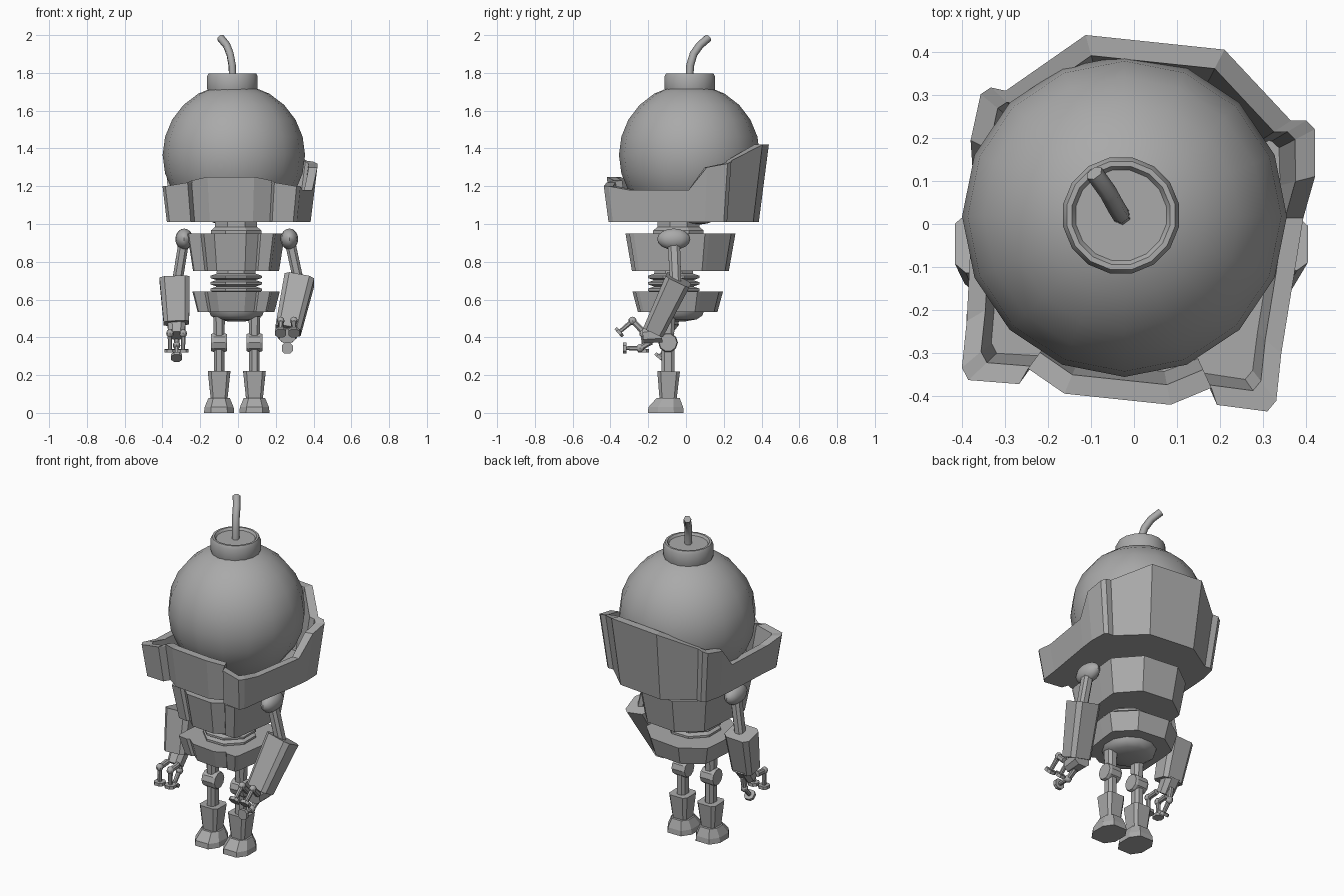
import bpy, bmesh, math
from mathutils import Vector, Matrix

if "Cube" in bpy.data.objects:
    bpy.data.objects.remove(bpy.data.objects["Cube"], do_unlink=True)

GREY = (0.4, 0.4, 0.4, 1)
mat = bpy.data.materials.new("plain grey")
mat.use_nodes = True
mat.diffuse_color = GREY
mat.node_tree.nodes["Principled BSDF"].inputs["Base Color"].default_value = GREY


def finish(name, bm, smooth=False):
    bmesh.ops.recalc_face_normals(bm, faces=bm.faces)
    mesh = bpy.data.meshes.new(name)
    bm.to_mesh(mesh)
    bm.free()
    mesh.materials.append(mat)
    ob = bpy.data.objects.new(name, mesh)
    bpy.context.collection.objects.link(ob)
    if smooth:
        bpy.ops.object.select_all(action='DESELECT')
        ob.select_set(True)
        bpy.context.view_layer.objects.active = ob
        bpy.ops.object.shade_smooth_by_angle(angle=math.radians(40))
    return ob


def loft(name, rings, smooth=False):
    """Skin a closed solid through rings that share one point count."""
    bm = bmesh.new()
    loops = [[bm.verts.new(p) for p in ring] for ring in rings]
    n = len(loops[0])
    for a, b in zip(loops, loops[1:]):
        for i in range(n):
            j = (i + 1) % n
            bm.faces.new((a[i], a[j], b[j], b[i]))
    bm.faces.new(loops[0])
    bm.faces.new(loops[-1])
    return finish(name, bm, smooth)


def lathe(name, x, y, profile, sides, smooth=False):
    angles = [math.tau * (i + 0.5) / sides for i in range(sides)]
    return loft(name, [[(x + r * math.cos(a), y + r * math.sin(a), z) for a in angles]
                       for r, z in profile], smooth)


def ball(name, centre, size, sides, rows):
    bm = bmesh.new()
    bmesh.ops.create_uvsphere(bm, u_segments=sides, v_segments=rows, radius=1)
    bm.transform(Matrix.Translation(centre) @ Matrix.Diagonal((*size, 1)))
    return finish(name, bm, True)


def beam(name, p1, p2, size1, size2, chamfer=0.25):
    """Tapered beam with chamfered corners between two points."""
    p1, p2 = Vector(p1), Vector(p2)
    axis = (p2 - p1).normalized()
    ref = Vector((0, 1, 0)) if abs(axis.x) > 0.9 else Vector((1, 0, 0))
    side = (ref - axis * ref.dot(axis)).normalized()
    other = axis.cross(side)
    k = 1 - 2 * chamfer
    corners = [(1, -k), (1, k), (k, 1), (-k, 1), (-1, k), (-1, -k), (-k, -1), (k, -1)]
    return loft(name, [[c + side * u * s[0] / 2 + other * v * s[1] / 2 for u, v in corners]
                       for c, s in ((p1, size1), (p2, size2))])


TURN = Matrix.Rotation(math.radians(-6), 3, 'Z')


def mirrored(half):
    """Complete a left half outline, listed back to front."""
    return half + [(-p[0], *p[1:]) for p in reversed(half)]


def placed(points, cx, cy):
    return [TURN @ Vector(p) + Vector((cx, cy, 0)) for p in points]


# Head, cap and fuse
ball("head", (-0.022, 0.018, 1.365), (0.377, 0.373, 0.375), 16, 12)
lathe("head_cap", -0.03, 0.02, [(0.125, 1.68), (0.137, 1.72), (0.137, 1.78), (0.128, 1.798),
                                (0.116, 1.798), (0.107, 1.785)], 16, True)
curve = bpy.data.curves.new("fuse", 'CURVE')
curve.dimensions = '3D'
curve.bevel_depth = 0.021
curve.bevel_resolution = 1
curve.use_fill_caps = True
path = [(-0.028, 0.018, 1.77), (-0.031, 0.022, 1.84), (-0.042, 0.04, 1.9),
        (-0.06, 0.073, 1.946), (-0.092, 0.118, 1.985)]
spline = curve.splines.new('POLY')
spline.points.add(len(path) - 1)
for point, co in zip(spline.points, path):
    point.co = (*co, 1)
curve.materials.append(mat)
fuse = bpy.data.objects.new("fuse", curve)
bpy.context.collection.objects.link(fuse)

# Flared collar with a high back and notched front corners
rim = mirrored([(0.162, 0.419, 1.42), (0.333, 0.271, 1.335), (0.368, 0.275, 1.33),
                (0.39, 0.257, 1.32), (0.402, 0.148, 1.3), (0.385, 0.05, 1.18),
                (0.367, -0.27, 1.18), (0.367, -0.379, 1.2), (0.349, -0.406, 1.2),
                (0.231, -0.403, 1.22), (0.214, -0.365, 1.23), (0.124, -0.414, 1.25)])
FLOOR = 1.01


def shrink(points, factor, z=None):
    """Pull the outline inward; with a height, follow the flare of the wall."""
    result = []
    for x, y, h in points:
        f = factor if z is None else factor * (1 - 0.3 * (h - z))
        result.append((x * f, y * f, h if z is None else z))
    return result


collar_rings = [shrink(rim, 1, FLOOR), rim, shrink(rim, 0.89), shrink(rim, 0.87, FLOOR + 0.04)]
loft("collar", [placed(r, 0.005, 0.005) for r in collar_rings])

# Neck, chest, bellows waist and pelvis
lathe("neck", -0.01, -0.04, [(0.12, 1.015), (0.12, 0.985), (0.145, 0.965), (0.145, 0.94)], 8)
plate = mirrored([(0.11, 0.285), (0.225, 0.18), (0.245, 0.16), (0.245, 0.04),
                  (0.235, -0.22), (0.225, -0.245), (0.16, -0.25), (0.145, -0.235),
                  (0.085, -0.28)])


def armour(name, cy, scale_x, scale_y, top, bottom, taper):
    rings = [[(x * scale_x * f, y * scale_y * f, z) for x, y in plate]
             for z, f in ((top, 1), (bottom, taper))]
    loft(name, [placed(r, -0.012, cy) for r in rings])


armour("chest", -0.033, 1, 1, 0.95, 0.75, 0.88)
armour("pelvis", -0.047, 0.9, 0.82, 0.642, 0.535, 0.88)
bellows = [(0.11, 0.76)]
for i in range(3):
    z = 0.72 - i * 0.034
    bellows += [(0.112, z + 0.017), (0.147, z + 0.006), (0.147, z - 0.006)]
lathe("waist_bellows", -0.01, -0.065, bellows + [(0.11, 0.63)], 8)
lathe("hip_bowl", -0.008, -0.05, [(0.15, 0.54), (0.142, 0.515), (0.11, 0.495), (0.05, 0.485)],
      12, True)

# Legs
for side, x in (("left", 0.087), ("right", -0.1)):
    y = -0.095
    beam(side + "_thigh", (x, y, 0.51), (x, y, 0.38), (0.062, 0.075), (0.055, 0.06))
    lathe_axis = [(x - 0.043, 0.9), (x - 0.03, 1), (x + 0.03, 1), (x + 0.043, 0.9)]
    loft(side + "_knee", [[(px, y + 0.052 * s * math.cos(a), 0.372 + 0.052 * s * math.sin(a))
                           for a in (math.tau * i / 10 for i in range(10))]
                          for px, s in lathe_axis])
    beam(side + "_shin", (x, y, 0.35), (x, y, 0.2), (0.055, 0.07), (0.055, 0.07))
    beam(side + "_boot", (x, y + 0.003, 0.22), (x, y, 0.07), (0.12, 0.12), (0.088, 0.09), 0.15)
    shape = [(1, -0.45), (1, 0.45), (0.55, 1), (-0.55, 1), (-1, 0.45), (-1, -0.45),
             (-0.55, -1), (0.55, -1)]
    loft(side + "_foot", [[(x + u * w, fy + v * d, z) for u, v in shape]
                          for z, w, d, fy in ((0, 0.08, 0.095, -0.107), (0.03, 0.077, 0.092, -0.107),
                                              (0.08, 0.056, 0.06, -0.094))])


def claw(side, wrist, pitch):
    """Three-fingered hand with flat pads, pitched down from level."""
    turn = Matrix.Rotation(math.radians(pitch), 3, 'X')

    def at(x, y, z):
        return turn @ Vector((x, y, z)) + Vector(wrist)

    beam(side + "_palm", at(0, 0.05, 0), at(0, -0.05, -0.01), (0.1, 0.09), (0.085, 0.075))
    upper = [(-0.055, 0.02), (-0.105, 0.07), (-0.175, 0.01)]
    lower = [(-0.005, -0.04), (-0.065, -0.075), (-0.145, -0.075)]
    for label, x, joints in (("inner_finger", -0.035, upper), ("outer_finger", 0.035, upper),
                             ("thumb", 0, lower)):
        a, b, c = [at(x, *j) for j in joints]
        name = side + "_" + label
        beam(name + "_base", a, b, (0.03, 0.032), (0.028, 0.028))
        ball(name + "_joint", b, (0.02, 0.022, 0.022), 8, 6)
        beam(name + "_tip", b, c, (0.025, 0.025), (0.02, 0.02))
        reach = (c - b).normalized() * 0.009
        beam(name + "_pad", c - reach, c + reach, (0.058, 0.058), (0.058, 0.058))


# Arms: shoulder, elbow, end of the forearm, wrist and hand pitch
arms = (("left", (0.272, -0.065, 0.92), (0.322, -0.055, 0.69), (0.325, -0.04, 0.705),
         (0.265, -0.17, 0.435), 0),
        ("right", (-0.285, -0.065, 0.92), (-0.322, -0.055, 0.69), (-0.336, -0.045, 0.71),
         (-0.326, -0.1, 0.475), 50))
for side, shoulder, elbow, cuff, wrist, pitch in arms:
    ball(side + "_shoulder", shoulder, (0.047, 0.088, 0.056), 12, 8)
    beam(side + "_upper_arm", shoulder, elbow, (0.055, 0.065), (0.055, 0.06))
    beam(side + "_forearm", cuff, wrist, (0.16, 0.14), (0.135, 0.115), 0.16)
    w = Vector(wrist) + (Vector(wrist) - Vector(cuff)).normalized() * 0.02
    claw(side, w, pitch)
